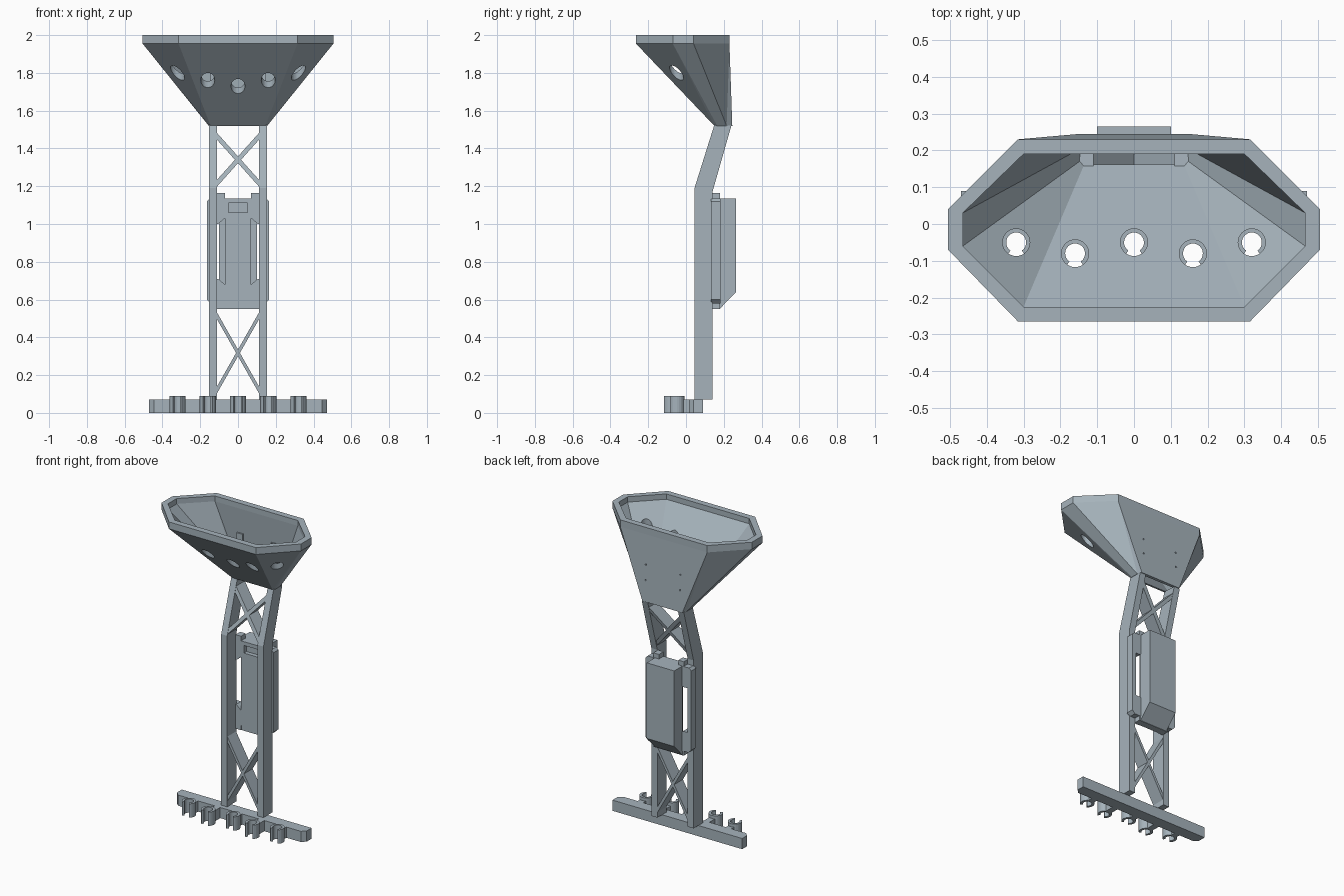
import bpy, bmesh, math
from mathutils import Matrix, Vector

if "Cube" in bpy.data.objects:
    bpy.data.objects.remove(bpy.data.objects["Cube"])

GREY = bpy.data.materials.new("blue_grey")
GREY.diffuse_color = (0.38, 0.45, 0.50, 1)
GREY.use_nodes = True
GREY.node_tree.nodes["Principled BSDF"].inputs["Base Color"].default_value = GREY.diffuse_color


def finish(name, bm):
    bmesh.ops.recalc_face_normals(bm, faces=bm.faces)
    me = bpy.data.meshes.new(name)
    bm.to_mesh(me)
    bm.free()
    me.materials.append(GREY)
    ob = bpy.data.objects.new(name, me)
    bpy.context.collection.objects.link(ob)
    return ob


def add_prism(bm, outline, offset):
    """Closed prism from a flat outline, swept by an offset."""
    a = [bm.verts.new(p) for p in outline]
    b = [bm.verts.new(Vector(p) + Vector(offset)) for p in outline]
    n = len(a)
    bm.faces.new(a)
    bm.faces.new(b[::-1])
    for i in range(n):
        j = (i + 1) % n
        bm.faces.new((a[i], b[i], b[j], a[j]))


def add_box(bm, x0, x1, y0, y1, z0, z1):
    add_prism(bm, [(x0, y0, z0), (x1, y0, z0), (x1, y1, z0), (x0, y1, z0)], (0, 0, z1 - z0))


def add_cylinder(bm, r, depth, loc, rot=Matrix()):
    bmesh.ops.create_cone(bm, cap_ends=True, segments=32, radius1=r, radius2=r,
                          depth=depth, matrix=Matrix.Translation(loc) @ rot)


def cut(target, bm):
    cutter = finish(target.name + "_cutter", bm)
    cutter.hide_render = True
    cutter.hide_viewport = True
    mod = target.modifiers.new("cut", 'BOOLEAN')
    mod.operation = 'DIFFERENCE'
    mod.solver = 'EXACT'
    mod.object = cutter


def octagon(bm, xo, xi, yf, yfs, ybs, yb, z):
    pts = [(-xo, yfs), (-xi, yf), (xi, yf), (xo, yfs),
           (xo, ybs), (xi, yb), (-xi, yb), (-xo, ybs)]
    return [bm.verts.new((x, y, z)) for x, y in pts]


SPOTS = [(-0.32, -0.05), (-0.16, -0.08), (0, -0.05), (0.16, -0.08), (0.32, -0.05)]

# Open funnel: outer wall, rim, inner wall, open at the bottom
bm = bmesh.new()
rings = [octagon(bm, 0.155, 0.145, 0.15, 0.165, 0.215, 0.245, 1.52),
         octagon(bm, 0.505, 0.315, -0.265, -0.07, 0.04, 0.23, 1.955),
         octagon(bm, 0.505, 0.315, -0.265, -0.07, 0.04, 0.23, 2.0),
         octagon(bm, 0.465, 0.30, -0.225, -0.06, 0.03, 0.19, 2.0),
         octagon(bm, 0.465, 0.30, -0.225, -0.06, 0.03, 0.19, 1.965),
         octagon(bm, 0.145, 0.135, 0.162, 0.172, 0.205, 0.225, 1.52)]
for k in range(6):
    a, b = rings[k], rings[(k + 1) % 6]
    for i in range(8):
        j = (i + 1) % 8
        bm.faces.new((a[i], a[j], b[j], b[i]))
bmesh.ops.triangulate(bm, faces=[f for f in bm.faces])
funnel = finish("funnel", bm)

# Tool holes in the sloped front, small screw holes in the back wall
bm = bmesh.new()
for x, y in SPOTS:
    add_cylinder(bm, 0.037, 0.36, (x, y, 1.76))
for x in (-0.125, 0.125):
    for z in (1.66, 1.76):
        add_cylinder(bm, 0.005, 0.12, (x, 0.225, z), Matrix.Rotation(math.pi / 2, 4, 'X'))
cut(funnel, bm)

# Screw posts on the inside of the back wall
bm = bmesh.new()
for s in (-1, 1):
    add_box(bm, s * 0.125 - 0.022, s * 0.125 + 0.022, 0.193, 0.222, 1.62, 1.80)
finish("screw_posts", bm)

# Bent legs
for side, s in (("left", -1), ("right", 1)):
    bm = bmesh.new()
    prof = [(0.045, 0.07), (0.14, 0.07), (0.14, 1.17), (0.24, 1.52), (0.15, 1.525), (0.045, 1.19)]
    add_prism(bm, [(s * 0.11, y, z) for y, z in prof], (s * 0.043, 0, 0))
    finish(side + "_leg", bm)


# Cross braces; the upper pair leans back with the legs
def cross(name, z0, z1, lean):
    bm = bmesh.new()
    h = 0.036

    def y_at(z):
        return 0.047 + (max(0, z - 1.19) * 0.31 if lean else 0)
    for s in (-1, 1):
        pts = [(-0.112, z0 - h / 2), (0.112, z1 - h / 2), (0.112, z1 + h / 2), (-0.112, z0 + h / 2)]
        add_prism(bm, [(s * x, y_at(z), z) for x, z in pts], (0, 0.09, 0))
    finish(name, bm)


cross("upper_cross_brace", 1.215, 1.465, True)
cross("lower_cross_brace", 0.12, 0.515, False)

# Mounting plate with two chamfered slots
bm = bmesh.new()
prof = [(-0.165, 0.60), (-0.145, 0.58), (0.145, 0.58), (0.165, 0.60),
        (0.165, 1.12), (0.15, 1.135), (-0.15, 1.135), (-0.165, 1.12)]
add_prism(bm, [(x, 0.132, z) for x, z in prof], (0, 0.05, 0))
plate = finish("mounting_plate", bm)
bm = bmesh.new()
for s in (-1, 1):
    prof = [(0.07, 0.68), (0.105, 0.71), (0.138, 0.71), (0.138, 1.0), (0.105, 1.0), (0.07, 1.03)]
    add_prism(bm, [(s * x, 0.1, z) for x, z in prof], (0, 0.12, 0))
add_box(bm, -0.05, 0.05, 0.1, 0.16, 1.06, 1.11)
cut(plate, bm)

# Tabs at the ends of the plate
bm = bmesh.new()
for s in (-1, 1):
    for z0, z1 in ((0.55, 0.60), (1.12, 1.165)):
        add_box(bm, s * 0.09 - 0.02, s * 0.09 + 0.02, 0.132, 0.18, z0, z1)
add_box(bm, -0.07, 0.07, 0.135, 0.18, 0.55, 0.60)
finish("plate_tabs", bm)

# Case on the back with a sloped lower end
bm = bmesh.new()
prof = [(0.178, 0.55), (0.265, 0.64), (0.265, 1.135), (0.178, 1.135)]
add_prism(bm, [(-0.1, y, z) for y, z in prof], (0.2, 0, 0))
finish("back_case", bm)

# Foot bar with chamfered ends
bm = bmesh.new()
prof = [(-0.47, 0.04), (-0.445, 0.015), (0.445, 0.015), (0.47, 0.04),
        (0.47, 0.09), (-0.47, 0.09)]
add_prism(bm, [(x, y, 0) for x, y in prof], (0, 0, 0.07))
finish("foot_bar", bm)

# Open ring clips with short necks back to the bar
for n, (cx, cy) in enumerate(SPOTS):
    bm = bmesh.new()
    ro, ri, gap, steps = 0.043, 0.027, math.radians(35), 20
    angles = [-math.pi / 2 + gap + (2 * math.pi - 2 * gap) * i / steps for i in range(steps + 1)]
    outline = [(cx + ro * math.cos(a), cy + ro * math.sin(a), 0) for a in angles]
    outline += [(cx + ri * math.cos(a), cy + ri * math.sin(a), 0) for a in reversed(angles)]
    add_prism(bm, outline, (0, 0, 0.09))
    add_box(bm, cx - 0.02, cx + 0.02, cy + 0.032, 0.03, 0, 0.07)
    finish("ring_clip_%d" % (n + 1), bm)
